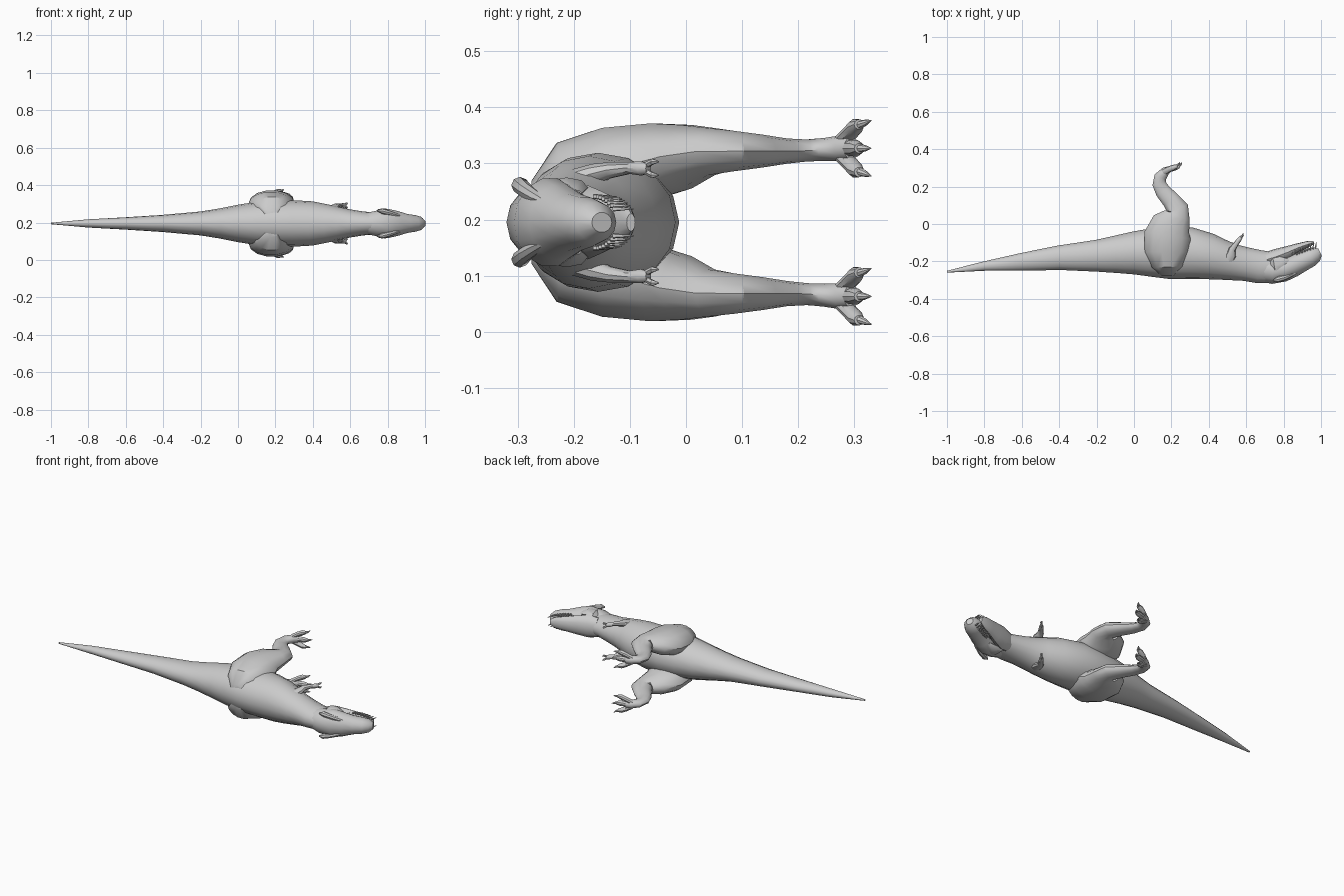
import bpy, bmesh, math
from mathutils import Vector

MID = 0.195  # height of the symmetry plane of the reclining animal

skin = bpy.data.materials.new("grey_skin")
skin.diffuse_color = (0.6, 0.6, 0.6, 1)


def tube(bm, rings, n):
    """Loft of ellipses; ring = x, y, offset from MID, half width in z, half depth in the xy plane."""
    loops = []
    for i, (x, y, z, w, d) in enumerate(rings):
        a, b = rings[max(i - 1, 0)], rings[min(i + 1, len(rings) - 1)]
        t = Vector((b[0] - a[0], b[1] - a[1], 0)).normalized()
        side = Vector((-t.y, t.x, 0))
        loop = []
        for k in range(n):
            ang = 2 * math.pi * k / n
            p = Vector((x, y, MID + z)) + side * d * math.cos(ang)
            p.z += w * math.sin(ang)
            loop.append(bm.verts.new(p))
        loops.append(loop)
    for l0, l1 in zip(loops, loops[1:]):
        for k in range(n):
            bm.faces.new((l0[k], l0[(k + 1) % n], l1[(k + 1) % n], l1[k]))
    bm.faces.new(loops[0])
    bm.faces.new(loops[-1])


def build(name, tubes, n=12):
    bm = bmesh.new()
    for rings in tubes:
        tube(bm, rings, n)
    bmesh.ops.recalc_face_normals(bm, faces=bm.faces)
    me = bpy.data.meshes.new(name)
    bm.to_mesh(me)
    bm.free()
    me.materials.append(skin)
    ob = bpy.data.objects.new(name, me)
    bpy.context.collection.objects.link(ob)
    bpy.ops.object.select_all(action='DESELECT')
    ob.select_set(True)
    bpy.context.view_layer.objects.active = ob
    bpy.ops.object.shade_smooth_by_angle(angle=math.radians(35))
    return ob


def flip(tubes, s):
    return [[(x, y, z * s, w, d) for x, y, z, w, d in r] for r in tubes]


# Tail, trunk and neck: x, back y, belly y, half width
profile = [(-1, -.26, -.25, .004), (-.8, -.25, -.2, .022), (-.6, -.25, -.155, .033),
           (-.4, -.246, -.115, .046), (-.2, -.255, -.085, .064), (-.1, -.262, -.063, .08),
           (0, -.27, -.04, .1), (.1, -.283, -.022, .116), (.2, -.295, -.012, .122),
           (.3, -.296, -.018, .124), (.4, -.297, -.05, .118), (.48, -.3, -.088, .102),
           (.54, -.302, -.11, .088), (.6, -.305, -.125, .075), (.67, -.317, -.14, .064),
           (.74, -.316, -.15, .058)]
build("body", [[(x, (a + b) / 2, 0, w, (b - a) / 2) for x, a, b, w in profile]], 16)

# Skull and lower jaw
build("skull", [[(.69, -.24, 0, .058, .07), (.74, -.25, 0, .07, .07), (.8, -.242, 0, .08, .066),
                 (.85, -.224, 0, .068, .06), (.9, -.2, 0, .052, .054), (.945, -.178, 0, .045, .05),
                 (.975, -.16, 0, .036, .041), (.995, -.15, 0, .018, .02)]], 14)
build("lower_jaw", [[(.71, -.19, 0, .056, .04), (.76, -.175, 0, .066, .042),
                     (.82, -.152, 0, .056, .034), (.88, -.126, 0, .043, .024),
                     (.93, -.108, 0, .034, .017), (.962, -.098, 0, .016, .008)]], 12)

# Teeth along both edges of the mouth
teeth = []
for s in (-1, 1):
    for i in range(8):
        f = i / 7
        x, y, z = .87 + .1 * f, -.165 + .035 * f, s * (.046 - .022 * f * f)
        teeth.append([(x, y, z, .005, .005), (x + .006, y + .036, z, .001, .001)])
        x, y, z = .85 + .095 * f, -.14 + .035 * f, s * (.044 - .02 * f * f)
        teeth.append([(x, y, z, .004, .004), (x - .004, y - .024, z, .001, .001)])
build("teeth", teeth, 5)

leg = [(.18, -.275, .05, .025, .035), (.18, -.23, .085, .058, .085), (.175, -.15, .1, .07, .12),
       (.18, -.06, .108, .07, .125), (.2, 0, .117, .058, .105), (.232, .045, .126, .043, .072),
       (.235, .08, .127, .037, .058), (.195, .13, .127, .03, .048), (.155, .175, .127, .023, .042),
       (.135, .215, .128, .02, .037), (.14, .25, .13, .021, .033), (.168, .282, .132, .024, .024),
       (.19, .295, .132, .02, .016)]
arm = [(.5, -.2, .07, .025, .035), (.52, -.165, .085, .02, .026), (.525, -.135, .093, .015, .018),
       (.55, -.1, .097, .011, .013), (.565, -.08, .096, .013, .012), (.575, -.067, .096, .009, .008)]

for s, side in ((1, "upper"), (-1, "lower")):
    build(side + "_leg", flip([leg], s), 14)

    # Three splayed toes, each ending in a claw
    toes, claws = [], []
    for dz, reach in ((-.036, 0), (0, .012), (.036, 0)):
        c = .132
        toes.append([(.155, .275, c + dz * .25, .014, .018), (.185, .292, c + dz * .75, .014, .016),
                     (.21 + reach, .302, c + dz * 1.05, .015, .015),
                     (.23 + reach, .309, c + dz * 1.18, .009, .01)])
        claws.append([(.222 + reach, .307, c + dz * 1.12, .008, .009),
                      (.238 + reach, .319, c + dz * 1.25, .006, .006),
                      (.245 + reach, .33, c + dz * 1.38, .001, .001)])
    build(side + "_toes", flip(toes, s), 10)
    build(side + "_toe_claws", flip(claws, s), 8)

    # Small arm with two fingers
    build(side + "_arm", flip([arm], s), 10)
    fingers = [[(.57, -.072, .096 + k * .005, .006, .006), (.582, -.06, .096 + k * .012, .006, .006),
                (.584, -.048, .096 + k * .012, .001, .001)] for k in (-1, 1)]
    build(side + "_fingers", flip(fingers, s), 6)

    # Brow ridge with its rear horn, and cheek muscle
    build(side + "_brow", flip([[(.745, -.303, .068, .004, .004), (.77, -.296, .066, .015, .016),
                                 (.81, -.285, .056, .014, .014), (.85, -.266, .044, .012, .012),
                                 (.89, -.244, .034, .004, .006)]], s), 8)
    build(side + "_cheek", flip([[(.725, -.225, .045, .008, .02), (.75, -.222, .058, .018, .045),
                                  (.79, -.213, .062, .018, .04), (.83, -.2, .052, .006, .015)]], s), 8)
